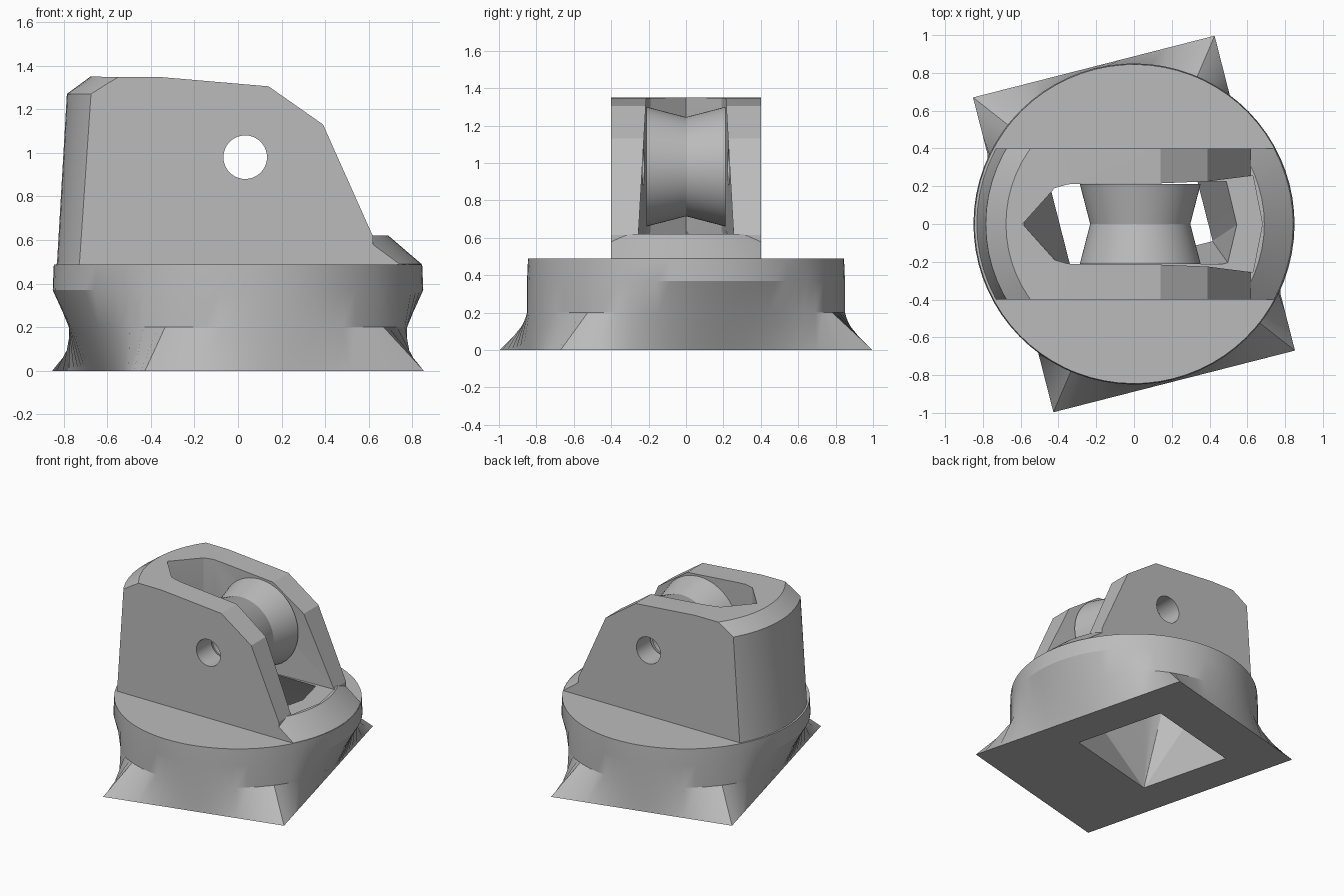
import bpy, bmesh
from math import pi, sin, cos, atan2
from mathutils import Vector, Matrix

default = bpy.data.objects.get("Cube")
if default:
    bpy.data.objects.remove(default, do_unlink=True)

grey = bpy.data.materials.new("plain grey")
grey.use_nodes = True
colour = (0.5, 0.5, 0.5, 1)
grey.diffuse_color = colour
grey.node_tree.nodes["Principled BSDF"].inputs["Base Color"].default_value = colour


def finish(name, bm):
    bmesh.ops.recalc_face_normals(bm, faces=bm.faces)
    mesh = bpy.data.meshes.new(name)
    bm.to_mesh(mesh)
    bm.free()
    mesh.materials.append(grey)
    obj = bpy.data.objects.new(name, mesh)
    bpy.context.collection.objects.link(obj)
    return obj


def loft(name, rings, closed=False):
    """Skin a list of equal rings, capped or joined end to end."""
    bm = bmesh.new()
    loops = [[bm.verts.new(p) for p in ring] for ring in rings]
    pairs = list(zip(loops, loops[1:]))
    if closed:
        pairs.append((loops[-1], loops[0]))
    else:
        bm.faces.new(loops[0])
        bm.faces.new(loops[-1])
    for a, b in pairs:
        for i in range(len(a)):
            j = (i + 1) % len(a)
            bm.faces.new((a[i], a[j], b[j], b[i]))
    return finish(name, bm)


def hull(name, points):
    bm = bmesh.new()
    for p in points:
        bm.verts.new(p)
    result = bmesh.ops.convex_hull(bm, input=bm.verts[:])
    bmesh.ops.delete(bm, geom=list(set(result["geom_interior"])), context="VERTS")
    bmesh.ops.dissolve_limit(bm, angle_limit=0.01, verts=bm.verts[:], edges=bm.edges[:])
    return finish(name, bm)


def circle(r, z, n=64):
    return [(r * cos(2 * pi * i / n), r * sin(2 * pi * i / n), z) for i in range(n)]


def combine(obj, other, operation):
    """Apply a boolean and discard the helper."""
    other.hide_render = True
    mod = obj.modifiers.new("join", "BOOLEAN")
    mod.operation, mod.object, mod.solver = operation, other, "EXACT"
    graph = bpy.context.evaluated_depsgraph_get()
    mesh = bpy.data.meshes.new_from_object(obj.evaluated_get(graph))
    obj.modifiers.clear()
    obj.data = mesh
    bpy.data.objects.remove(other, do_unlink=True)


def mirrored(points, z):
    return [(x, s * y, z) for x, y in points for s in (1, -1)]


# Turned rectangular foot blending into a round collar
HALF_X, HALF_Y, TURN = 0.66, 0.86, 0.25
corners = [atan2(sy * HALF_Y, sx * HALF_X) for sx in (1, -1) for sy in (1, -1)]
angles = [2 * pi * i / 72 - pi for i in range(72)]
angles = sorted([a for a in angles if min(abs(a - c) for c in corners) > 0.04] + corners)


def rect_radius(a):
    return min(HALF_X / max(abs(cos(a)), 1e-6), HALF_Y / max(abs(sin(a)), 1e-6))


def waist_radius(a):
    r = rect_radius(a)
    return 0.85 if r > 0.85 else (r + 0.85) / 2


def ring(radius, z):
    return [(radius(a) * cos(a + TURN), radius(a) * sin(a + TURN), z) for a in angles]


housing = loft("housing", [
    ring(rect_radius, 0), ring(waist_radius, 0.2),
    ring(lambda a: 0.85, 0.37), ring(lambda a: 0.845, 0.488)])

# Upright block: side profile trimmed to a round, tapering back
profile = [(-0.9, 0.45), (-0.9, 1.35), (-0.36, 1.348), (0.14, 1.305),
           (0.39, 1.13), (0.62, 0.615), (0.62, 0.45)]
block = loft("block", [[(x, y, z) for x, z in profile] for y in (-0.4, 0.4)])
combine(block, loft("round_trim", [circle(0.848, 0.4), circle(0.83, 0.5),
                                   circle(0.785, 1.27), circle(0.67, 1.355)]), "INTERSECT")

# Sloping lip in front of the roller
lip = loft("lip", [circle(0.845, 0.45), circle(0.842, 0.49), circle(0.69, 0.62)])
lip_box = [(0, 0.4), (1, 0.4)]
combine(lip, hull("lip_trim", mirrored(lip_box, 0.3) + mirrored(lip_box, 0.8)), "INTERSECT")
combine(block, lip, "UNION")
combine(housing, block, "UNION")

# Roller slot, then a passage down to the opening underneath
back_end = [(-0.59, 0), (-0.42, 0.19), (-0.35, 0.21)]
slot = hull("slot_cutter", mirrored(back_end + [(0.6, 0.21)], 1.4)
            + mirrored(back_end + [(0.35, 0.21), (0.63, 0.255), (0.68, 0)], 0.612))
combine(housing, slot, "DIFFERENCE")
turn = Matrix.Rotation(TURN, 3, "Z")
opening = [turn @ Vector((u, v, -0.005)) for u in (-0.38, 0.38) for v in (-0.19, 0.5)]
passage = hull("passage_cutter", opening
               + mirrored(back_end + [(0.5, 0.21), (0.55, 0)], 0.64))
combine(housing, passage, "DIFFERENCE")

# Axle bore through both cheeks
AXLE = Matrix.Translation((0.033, 0, 0.98)) @ Matrix.Rotation(pi / 2, 4, "X")
bore = loft("bore_cutter", [circle(0.1, -0.6, 40), circle(0.1, 0.6, 40)])
bore.data.transform(AXLE)
combine(housing, bore, "DIFFERENCE")

# Waisted roller with a hollow centre
roller = loft("roller", [circle(0.32, -0.212), circle(0.265, 0), circle(0.32, 0.212),
                         circle(0.1, 0.212), circle(0.1, -0.212)], closed=True)
roller.data.transform(AXLE)

# Smooth the round surfaces, keep the edges crisp
for obj in (housing, roller):
    bpy.ops.object.select_all(action="DESELECT")
    obj.select_set(True)
    bpy.context.view_layer.objects.active = obj
    bpy.ops.object.shade_smooth_by_angle(angle=0.4)
